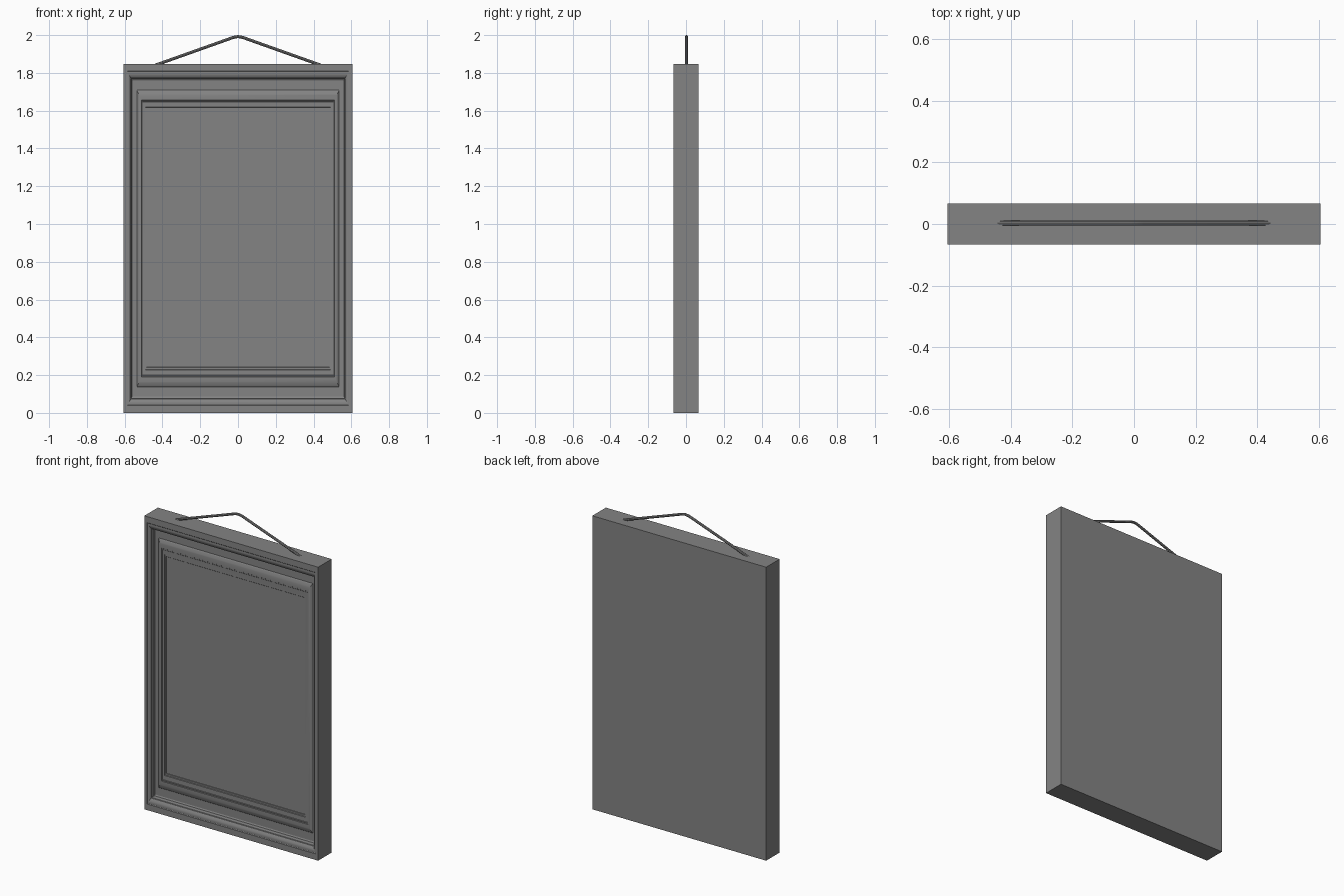
import bpy, bmesh, math

if "Cube" in bpy.data.objects:
    bpy.data.objects.remove(bpy.data.objects["Cube"])

HALF_W, HEIGHT, HALF_D = 0.605, 1.847, 0.067
PANEL_INSET, PANEL_Y = 0.121, -0.022

grey = bpy.data.materials.new("dark_grey")
grey.diffuse_color = (0.23, 0.23, 0.23, 1)
grey.use_nodes = True
grey.node_tree.nodes["Principled BSDF"].inputs["Base Color"].default_value = grey.diffuse_color


def link_mesh(name, bm):
    mesh = bpy.data.meshes.new(name)
    bmesh.ops.recalc_face_normals(bm, faces=bm.faces)
    bm.to_mesh(mesh)
    bm.free()
    ob = bpy.data.objects.new(name, mesh)
    bpy.context.collection.objects.link(ob)
    return ob


def ring(bm, inset, y):
    # The moulding is twice as wide on the horizontal rails as on the stiles
    x, z0, z1 = HALF_W - inset, 2 * inset, HEIGHT - 2 * inset
    return [bm.verts.new(p) for p in ((-x, y, z0), (x, y, z0), (x, y, z1), (-x, y, z1))]


def bulge(f0, y0, f1, y1, height, n=8):
    # Rounded moulding between two profile points (negative height = hollow)
    return [(f0 + (f1 - f0) * i / n,
             y0 + (y1 - y0) * i / n - height * math.sin(math.pi * i / n))
            for i in range(n + 1)]


# Moulded frame: profile as (inset from outer edge, y)
profile = [(0, HALF_D), (0, -HALF_D), (0.019, -HALF_D), (0.020, -0.065)]
profile += bulge(0.021, -0.064, 0.036, -0.056, 0.003)
profile += [(0.037, -0.052), (0.039, -0.050), (0.040, -0.026), (0.044, -0.022)]
profile += [(0.069, -0.022)]
profile += bulge(0.070, -0.024, 0.095, -0.034, 0.003)
profile += [(0.096, -0.031), (0.099, -0.031), (0.100, -0.029), (0.114, -0.028),
            (0.115, -0.024), (0.120, -0.024), (PANEL_INSET, PANEL_Y)]
bm = bmesh.new()
rings = [ring(bm, f, y) for f, y in profile]
for a, b in zip(rings, rings[1:]):
    for i in range(4):
        j = (i + 1) % 4
        bm.faces.new((a[i], a[j], b[j], b[i]))
# Flat back board and flat picture panel close the solid
bm.faces.new(rings[0])
bm.faces.new(rings[-1])
frame = link_mesh("picture_frame", bm)

# Hanging cord: bent tube rising from the top edge
right = [(0.46, 1.833), (0.03, 1.986), (0.017, 1.9895)]
path = [(-x, z) for x, z in right] + [(0, 1.992)] + right[::-1]
curve = bpy.data.curves.new("hanging_cord", "CURVE")
curve.dimensions = '3D'
curve.bevel_depth = 0.008
curve.bevel_resolution = 2
curve.use_fill_caps = True
spline = curve.splines.new('POLY')
spline.points.add(len(path) - 1)
for pt, (x, z) in zip(spline.points, path):
    pt.co = (x, 0.003, z, 1)
tmp = bpy.data.objects.new("cord_path", curve)
bpy.context.collection.objects.link(tmp)
bpy.context.view_layer.update()
mesh = bpy.data.meshes.new_from_object(tmp.evaluated_get(bpy.context.evaluated_depsgraph_get()))
bpy.data.objects.remove(tmp)
cord = bpy.data.objects.new("hanging_cord", mesh)
bpy.context.collection.objects.link(cord)

# Dark grey finish, smooth shading with sharp moulding edges
for ob in (frame, cord):
    ob.data.materials.clear()
    ob.data.materials.append(grey)
    bpy.ops.object.select_all(action='DESELECT')
    ob.select_set(True)
    bpy.context.view_layer.objects.active = ob
    bpy.ops.object.shade_smooth_by_angle(angle=math.radians(25))
